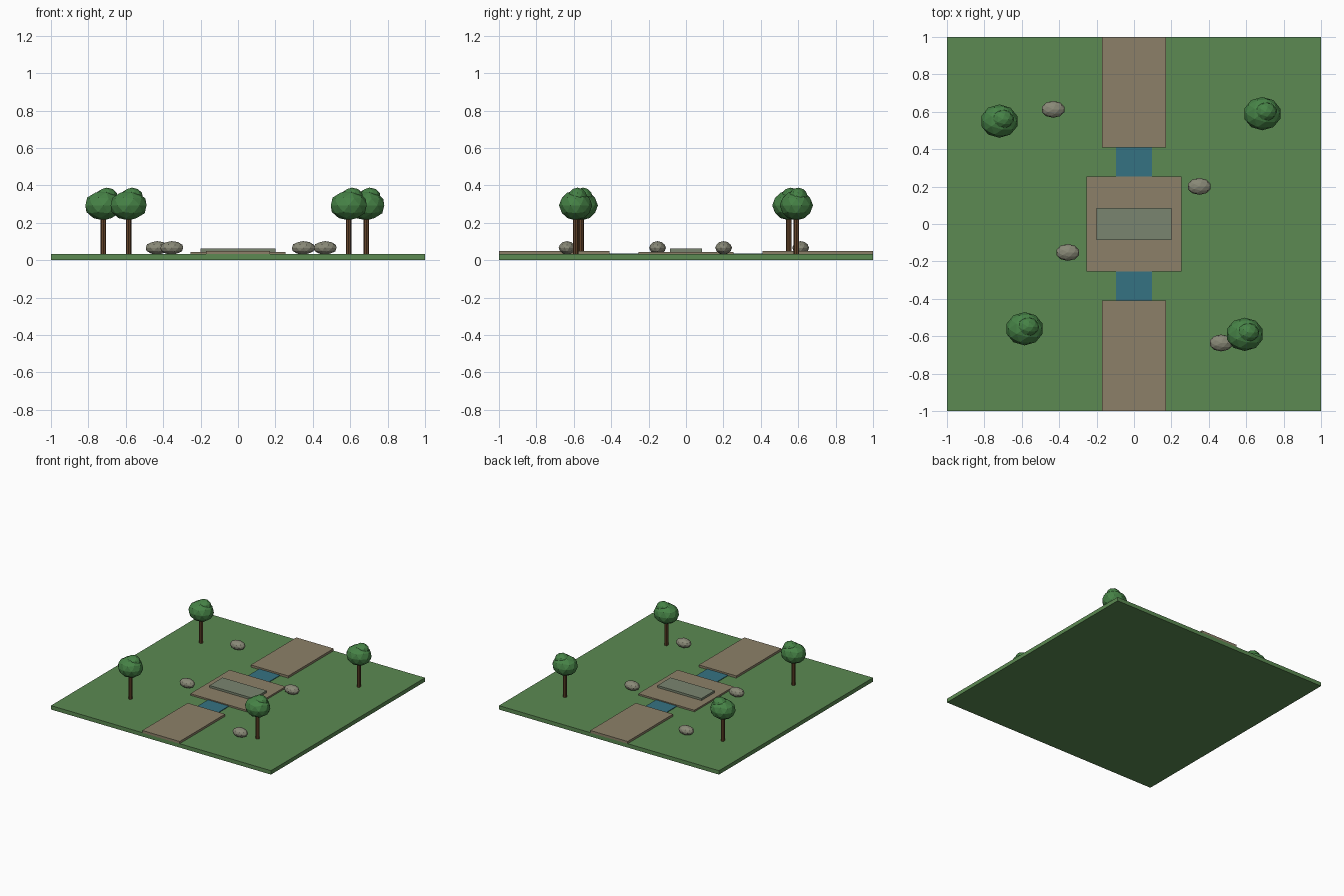
import bpy

if "Cube" in bpy.data.objects:
    bpy.data.objects.remove(bpy.data.objects["Cube"])


def material(name, rgb):
    m = bpy.data.materials.new(name)
    m.diffuse_color = (*rgb, 1)
    m.use_nodes = True
    m.node_tree.nodes["Principled BSDF"].inputs["Base Color"].default_value = m.diffuse_color
    return m


GRASS = material("grass", (0.106, 0.254, 0.084))
PATH = material("path_earth", (0.262, 0.216, 0.138))
STONE = material("slab_stone", (0.195, 0.235, 0.162))
WATER = material("water", (0.036, 0.171, 0.223))
BARK = material("bark", (0.127, 0.058, 0.023))
LEAF = material("leaf", (0.061, 0.223, 0.061))
ROCK = material("rock", (0.25, 0.25, 0.185))


def finish(name, mat):
    ob = bpy.context.object
    ob.name = name
    ob.data.materials.append(mat)
    return ob


def box(name, size, y, z0, z1, mat):
    """Box centred on x = 0, spanning z0 to z1."""
    bpy.ops.mesh.primitive_cube_add(size=1, location=(0, y, (z0 + z1) / 2))
    bpy.context.object.scale = (size[0], size[1], z1 - z0)
    finish(name, mat)


def blob(name, loc, radii, mat):
    """Faceted ellipsoid."""
    bpy.ops.mesh.primitive_ico_sphere_add(subdivisions=2, radius=1, location=loc)
    bpy.context.object.scale = radii
    finish(name, mat)


# Lawn and stream
box("lawn", (2, 2), 0, 0, 0.032, GRASS)
box("stream", (0.19, 0.84), 0, 0.03, 0.037, WATER)

# Plaza with raised slab
box("plaza", (0.51, 0.51), 0, 0.03, 0.045, PATH)
box("plaza_slab", (0.40, 0.17), 0, 0.042, 0.062, STONE)

# Paths at front and back
for side, label in ((-1, "front"), (1, "back")):
    box(label + "_path", (0.34, 0.59), side * 0.705, 0.03, 0.05, PATH)

# Trees: trunk, canopy and small crown
trees = [(-0.72, 0.55), (-0.585, -0.56), (0.592, -0.59), (0.686, 0.59)]
for i, (x, y) in enumerate(trees, 1):
    bpy.ops.mesh.primitive_cylinder_add(vertices=8, radius=0.015, depth=0.21,
                                        location=(x, y, 0.135))
    finish(f"tree_trunk_{i}", BARK)
    blob(f"tree_canopy_{i}", (x, y, 0.293), (0.101, 0.089, 0.08), LEAF)
    blob(f"tree_crown_{i}", (x + 0.018, y + 0.01, 0.338), (0.06, 0.052, 0.05), LEAF)

# Rocks
rocks = [(-0.432, 0.613), (-0.354, -0.152), (0.349, 0.201), (0.466, -0.636)]
for i, (x, y) in enumerate(rocks, 1):
    blob(f"rock_{i}", (x, y, 0.066), (0.064, 0.045, 0.036), ROCK)
